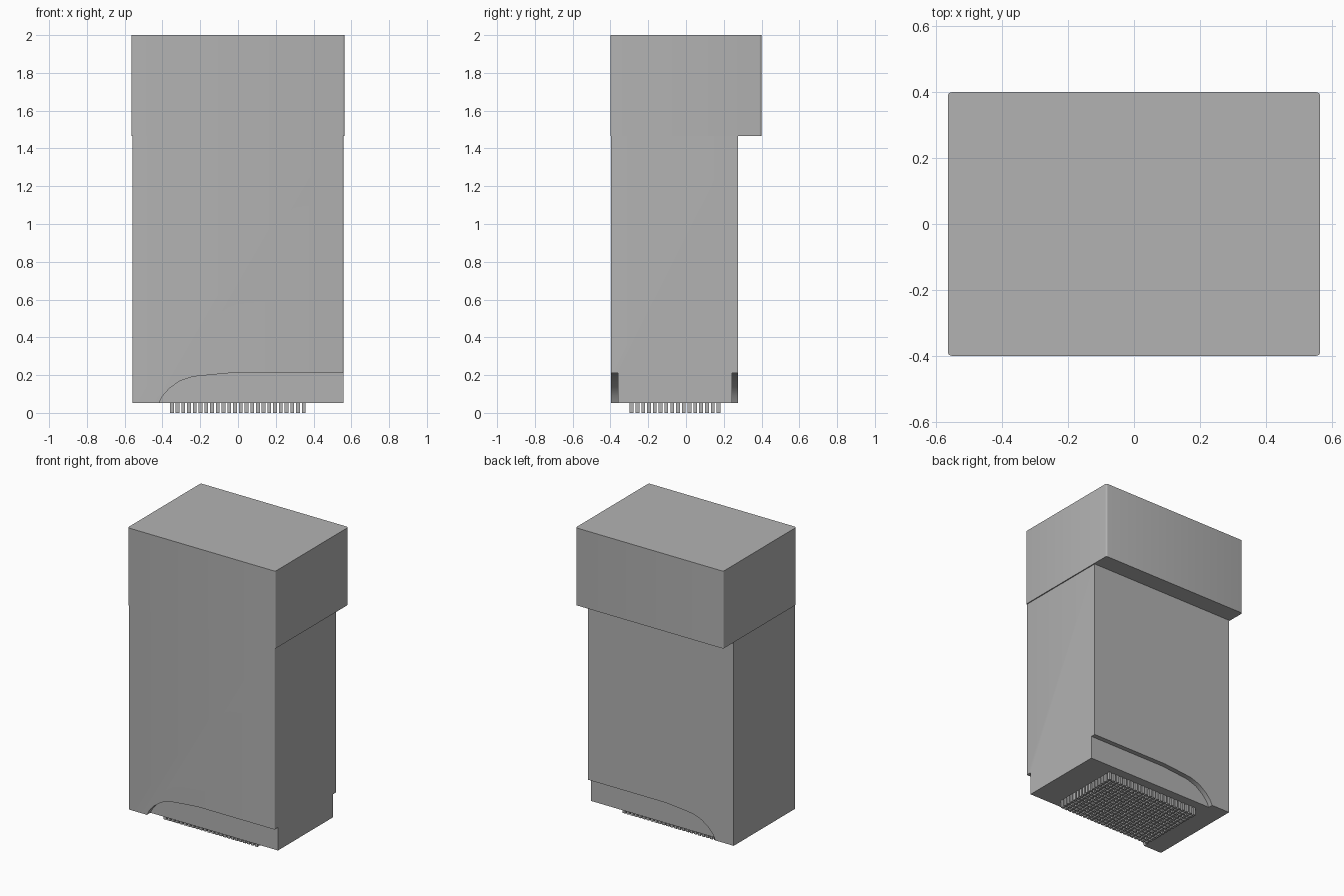
import bpy, bmesh

if "Cube" in bpy.data.objects:
    bpy.data.objects.remove(bpy.data.objects["Cube"])

grey = bpy.data.materials.new("plain_grey")
grey.use_nodes = True
grey.diffuse_color = (0.448, 0.448, 0.448, 1)
grey.node_tree.nodes["Principled BSDF"].inputs["Base Color"].default_value = grey.diffuse_color


def add_box(bm, lo, hi):
    verts = bmesh.ops.create_cube(bm, size=1)["verts"]
    for v in verts:
        for i in range(3):
            v.co[i] = hi[i] if v.co[i] > 0 else lo[i]


def finish(name, bm):
    bmesh.ops.recalc_face_normals(bm, faces=bm.faces)
    mesh = bpy.data.meshes.new(name)
    bm.to_mesh(mesh)
    bm.free()
    mesh.materials.append(grey)
    obj = bpy.data.objects.new(name, mesh)
    bpy.context.collection.objects.link(obj)
    return obj


def rounded_box(name, lo, hi, radius, front_only=False):
    """Box whose vertical edges are rounded."""
    bm = bmesh.new()
    add_box(bm, lo, hi)
    edges = []
    for e in bm.edges:
        a, b = (v.co for v in e.verts)
        if abs(a.z - b.z) > 0.01 and (not front_only or a.y < 0):
            edges.append(e)
    bmesh.ops.bevel(bm, geom=edges, offset=radius, segments=4,
                    profile=0.5, affect='EDGES')
    return finish(name, bm)


def prism(name, outline, y0, y1):
    """Extrude an outline in x and z along y."""
    bm = bmesh.new()
    face = bm.faces.new([bm.verts.new((x, y0, z)) for x, z in outline])
    moved = bmesh.ops.extrude_face_region(bm, geom=[face])["geom"]
    for v in moved:
        if isinstance(v, bmesh.types.BMVert):
            v.co.y = y1
    return finish(name, bm)


# Wide head and the tall body below it
head = rounded_box("head", (-0.565, -0.4, 1.465), (0.565, 0.4, 2), 0.012)
body = rounded_box("body", (-0.558, -0.398, 0.053), (0.558, 0.276, 1.47), 0.008, True)

# Curved recesses at the foot of the front and back
recess = [(-0.43, 0.02), (-0.418, 0.053), (-0.40, 0.088), (-0.365, 0.128),
          (-0.31, 0.168), (-0.24, 0.192), (-0.14, 0.202), (-0.03, 0.212),
          (0.7, 0.212), (0.7, 0.02)]
bpy.context.view_layer.objects.active = body
for side, y0, y1 in (("front", -0.5, -0.36), ("back", 0.243, 0.4)):
    cutter = prism(side + "_recess_cutter", recess, y0, y1)
    cutter.hide_render = True
    cut = body.modifiers.new(side + "_recess", 'BOOLEAN')
    cut.operation = 'DIFFERENCE'
    cut.solver = 'EXACT'
    cut.object = cutter
    bpy.ops.object.modifier_apply(modifier=cut.name)
    bpy.data.objects.remove(cutter)

# Grid of square contact pins under the body
columns, rows, width = 24, 16, 0.02
x0, x1, y0, y1 = -0.36, 0.358, -0.298, 0.182
bm = bmesh.new()
for i in range(columns):
    x = x0 + (x1 - x0 - width) * i / (columns - 1)
    for j in range(rows):
        y = y0 + (y1 - y0 - width) * j / (rows - 1)
        add_box(bm, (x, y, 0), (x + width, y + width, 0.06))
finish("contact_pins", bm)

# Smooth only the small rounded corners
for obj in (head, body):
    bpy.ops.object.select_all(action='DESELECT')
    obj.select_set(True)
    bpy.context.view_layer.objects.active = obj
    bpy.ops.object.shade_smooth_by_angle()
